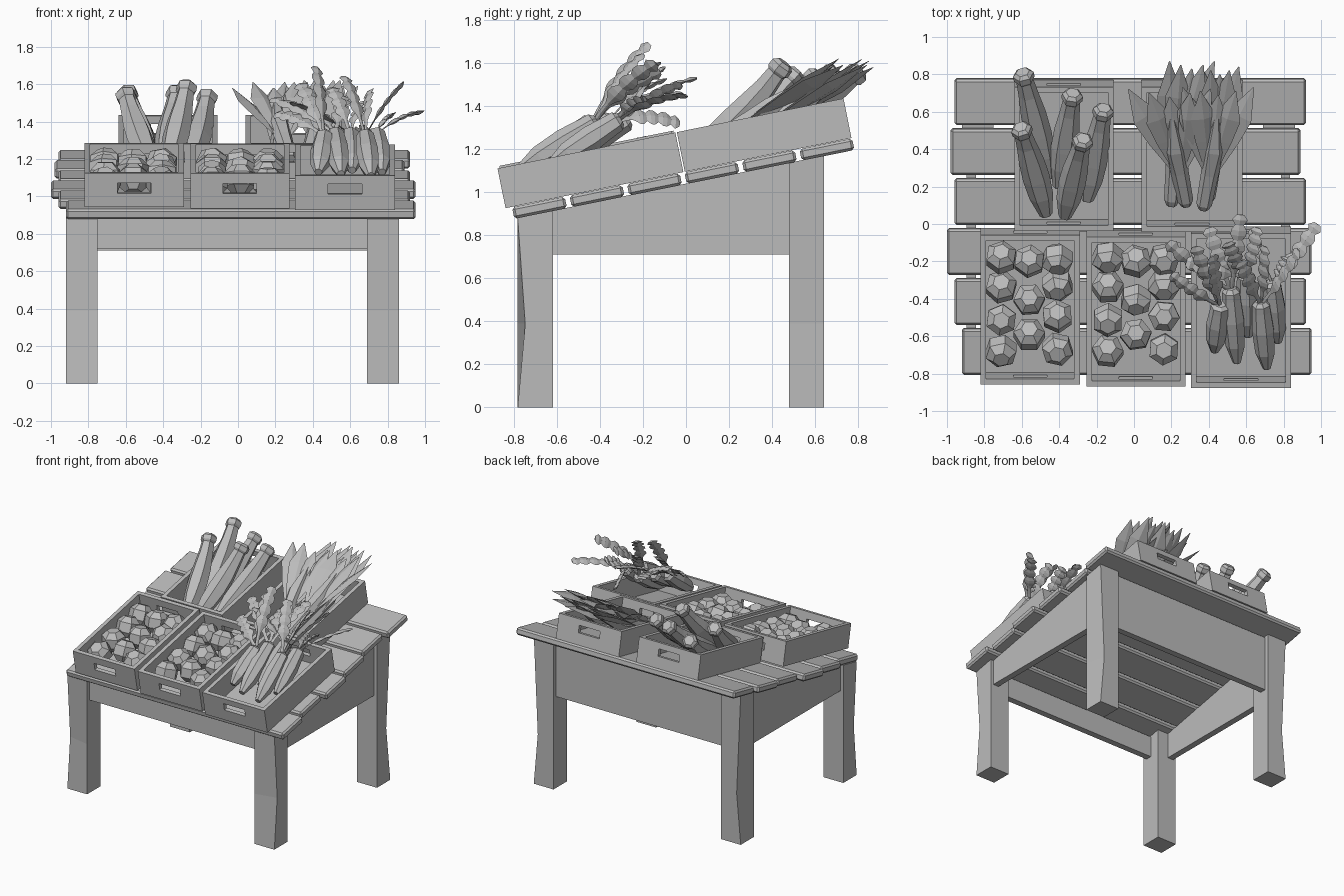
import bpy, bmesh, math, random
from mathutils import Matrix, Vector

random.seed(4)
cube = bpy.data.objects.get("Cube")
if cube:
    bpy.data.objects.remove(cube)

grey = bpy.data.materials.new("plain_grey")
grey.use_nodes = True
GREY = (0.5, 0.5, 0.5, 1)
grey.diffuse_color = GREY
grey.node_tree.nodes["Principled BSDF"].inputs["Base Color"].default_value = GREY

# Frame of the sloping table top: u = x, v runs up the slope, w is its normal
SLOPE = 0.2025
TOP = Matrix.Translation((0, 0, 1.094)) @ Matrix.Rotation(math.atan(SLOPE), 4, 'X')


def finish(name, bm):
    bmesh.ops.recalc_face_normals(bm, faces=bm.faces)
    mesh = bpy.data.meshes.new(name)
    bm.to_mesh(mesh)
    bm.free()
    mesh.materials.append(grey)
    obj = bpy.data.objects.new(name, mesh)
    bpy.context.collection.objects.link(obj)
    return obj


def box(name, lo, hi, matrix=Matrix()):
    lo, hi = Vector(lo), Vector(hi)
    bm = bmesh.new()
    bmesh.ops.create_cube(bm, size=1)
    size = Matrix.Diagonal((hi - lo).to_4d())
    bm.transform(matrix @ Matrix.Translation((lo + hi) / 2) @ size)
    return finish(name, bm)


def add_loft(bm, rings):
    """Skin a series of equal rings and cap both ends."""
    loops = [[bm.verts.new(p) for p in ring] for ring in rings]
    for a, b in zip(loops, loops[1:]):
        for i in range(len(a)):
            j = (i + 1) % len(a)
            bm.faces.new((a[i], a[j], b[j], b[i]))
    bm.faces.new(loops[0])
    bm.faces.new(loops[-1])


def add_tube(bm, path, radii, sides=6, flat=1.0, twist=0.0):
    """Tube along a path; flat squeezes it into a blade, twist rolls the blade."""
    path = [Vector(p) for p in path]
    rings = []
    for i, p in enumerate(path):
        d = (path[min(i + 1, len(path) - 1)] - path[max(i - 1, 0)]).normalized()
        ax = d.cross(Vector((0, 0, 1))).normalized()
        ax = Matrix.Rotation(twist, 3, d) @ ax
        ay = ax.cross(d)
        ring = []
        for k in range(sides):
            t = math.tau * k / sides
            ring.append(p + radii[i] * (ax * math.cos(t) + ay * flat * math.sin(t)))
        rings.append(ring)
    add_loft(bm, rings)


def bend(a, mid, b, steps):
    """Quadratic curve through a control point."""
    a, mid, b = Vector(a), Vector(mid), Vector(b)
    ts = [i / (steps - 1) for i in range(steps)]
    return [a * (1 - t) ** 2 + mid * 2 * t * (1 - t) + b * t * t for t in ts]


# Table planks
ends = [(-0.92, 0.95), (-0.96, 0.92), (-1.0, 0.95),
        (-0.96, 0.92), (-0.98, 0.89), (-0.96, 0.92)]
for i, (x0, x1) in enumerate(ends):
    v = -0.825 + i * 0.2725
    plank = box(f"plank_{i + 1}", (x0, v, -0.055), (x1, v + 0.25, 0), TOP)
    bevel = plank.modifiers.new("worn_edges", 'BEVEL')
    bevel.width = 0.012
    bevel.segments = 1


def under(y):
    return 1.04 + SLOPE * y


# Legs: the outer corner is worn on the front of front legs, the side of back legs
for side, cx in (("right", -0.835), ("left", 0.775)):
    for end, cy in (("front", -0.7), ("back", 0.56)):
        rings = []
        for level in range(3):
            ring = []
            for sx, sy in ((-1, -1), (1, -1), (1, 1), (-1, 1)):
                x, y = cx + sx * 0.085, cy + sy * 0.082
                if level == 1 and sx * cx > 0 and sy * cy > 0:
                    if end == "front":
                        y += 0.035
                    else:
                        x -= sx * 0.035
                ring.append((x, y, (0, 0.39, under(y))[level]))
            rings.append(ring)
        bm = bmesh.new()
        add_loft(bm, rings)
        finish(f"{end}_{side}_leg", bm)

# Aprons under the planks
for side, x in (("right", -0.895), ("left", 0.785)):
    bm = bmesh.new()
    outline = ((-0.66, 0.71), (0.5, 0.71), (0.5, under(0.5)), (-0.66, under(-0.66)))
    add_loft(bm, [[(px, y, z) for y, z in outline] for px in (x, x + 0.05)])
    finish(f"{side}_apron", bm)
box("back_apron", (-0.8, 0.56, 0.71), (0.74, 0.61, under(0.56)))
box("front_apron", (-0.8, -0.75, 0.72), (0.74, -0.7, under(-0.75)))


# Open crates with a hand hole through both ends
def crate(name, x0, x1, v0, v1, base=0.002, height=0.19, wall=0.03):
    body = box(name, (x0, v0, base), (x1, v1, height), TOP)
    mid = (x0 + x1) / 2
    cutters = [
        box("hollow_cutter", (x0 + wall, v0 + wall, wall), (x1 - wall, v1 - wall, 0.4), TOP),
        box("handle_cutter", (mid - 0.09, v0 - 0.1, 0.09), (mid + 0.09, v1 + 0.1, 0.145), TOP)]
    for cutter in cutters:
        cutter.hide_render = True
        cut = body.modifiers.new("cut", 'BOOLEAN')
        cut.operation = 'DIFFERENCE'
        cut.solver = 'EXACT'
        cut.object = cutter
    graph = bpy.context.evaluated_depsgraph_get()
    mesh = bpy.data.meshes.new_from_object(body.evaluated_get(graph))
    body.modifiers.clear()
    body.data = mesh
    for cutter in cutters:
        bpy.data.objects.remove(cutter)


crate("front_right_crate", -0.82, -0.29, -0.835, -0.02, 0.015, 0.2)
crate("front_middle_crate", -0.255, 0.275, -0.845, -0.03, 0.01, 0.2)
crate("front_left_crate", 0.305, 0.84, -0.855, -0.012)
crate("back_right_crate", -0.64, -0.11, 0.0, 0.785)
crate("back_left_crate", 0.04, 0.58, -0.005, 0.785)

# Round faceted vegetables in three staggered columns
columns = {-0.15: (-0.18, -0.34, -0.52, -0.69),
           0.0: (-0.2, -0.41, -0.6),
           0.15: (-0.19, -0.33, -0.5, -0.68)}
for name, cx in (("right_round_vegetables", -0.56), ("middle_round_vegetables", 0.01)):
    bm = bmesh.new()
    for dx, rows in columns.items():
        for v in rows:
            ball = bmesh.new()
            lift = (-0.075, -0.035, 0.035, 0.075)
            add_loft(ball, [[(r * math.cos(k * math.tau / 6), r * math.sin(k * math.tau / 6), h)
                             for k in range(6)]
                            for h, r in zip(lift, (0.045, 0.085, 0.085, 0.045))])
            turn = Matrix.Rotation(random.uniform(0, 6), 4, 'Z')
            lean = Matrix.Rotation(random.uniform(-0.8, 0.8), 4, 'X')
            ball.transform(TOP @ Matrix.Translation((cx + dx, v + 0.02, 0.115)) @ lean @ turn)
            part = bpy.data.meshes.new("ball")
            ball.to_mesh(part)
            ball.free()
            bm.from_mesh(part)
            bpy.data.meshes.remove(part)
    finish(name, bm)

# Long vegetables with a knobbed end: tail, head
long_ones = [((-0.46, 0.25, 1.2), (-0.59, 0.79, 1.55)),
             ((-0.47, 0.05, 1.18), (-0.6, 0.5, 1.54)),
             ((-0.4, 0.2, 1.2), (-0.33, 0.68, 1.55)),
             ((-0.25, 0.13, 1.19), (-0.165, 0.6, 1.53)),
             ((-0.37, 0.04, 1.18), (-0.275, 0.44, 1.58))]
for i, (tail, head) in enumerate(long_ones):
    bm = bmesh.new()
    tail, head = Vector(tail), Vector(head)
    mid = (tail + head) / 2 + Vector((0, 0.03, -0.04))
    path = bend(tail, mid, head, 6)
    add_tube(bm, path, (0.035, 0.065, 0.073, 0.068, 0.054, 0.044))
    neck = (path[-1] - path[-2]).normalized()
    add_tube(bm, [head - neck * 0.035, head - neck * 0.02, head + neck * 0.012, head + neck * 0.03],
             (0.046, 0.057, 0.057, 0.038))
    finish(f"long_vegetable_{i + 1}", bm)

# Leafy stalks: base, neck, middle tip, half width of the fan
stalks = [((0.28, 0.1, 1.2), (0.22, 0.4, 1.38), (0.19, 0.68, 1.58), 0.22),
          ((0.37, 0.08, 1.21), (0.43, 0.4, 1.39), (0.45, 0.69, 1.59), 0.19),
          ((0.2, 0.1, 1.18), (0.23, 0.48, 1.35), (0.31, 0.83, 1.58), 0.12),
          ((0.39, 0.12, 1.17), (0.44, 0.48, 1.36), (0.46, 0.8, 1.59), 0.1)]
for i, (base, neck, tip, spread) in enumerate(stalks):
    base, neck, tip = Vector(base), Vector(neck), Vector(tip)
    bm = bmesh.new()
    add_tube(bm, [base, base.lerp(neck, 0.08), base.lerp(neck, 0.6), neck, neck.lerp(tip, 0.6)],
             (0.028, 0.042, 0.048, 0.06, 0.02))
    # broad overlapping blades that part only near their tips
    for k in (-2, -1, 0, 1, 2):
        end = tip + Vector((k / 2 * spread, 0.02 * abs(k), 0.03 * (k % 2)))
        start = neck.lerp(base, 0.3) + Vector((k * 0.014, 0, 0.01 * (k % 2)))
        path = [start, start.lerp(end, 0.35), start.lerp(end, 0.65), end]
        add_tube(bm, path, (0.025, 0.055, 0.07, 0.003), sides=4, flat=0.25, twist=-0.15 * k)
    finish(f"leafy_stalk_{i + 1}", bm)

# Root vegetables with lobed fronds: head, tip, frond tips
roots = [((0.46, -0.44, 1.32), (0.43, -0.68, 1.13),
          ((0.2, -0.27, 1.44), (0.33, -0.12, 1.6), (0.42, -0.17, 1.69))),
         ((0.68, -0.43, 1.32), (0.71, -0.77, 1.11),
          ((0.88, -0.14, 1.6), (0.7, -0.12, 1.56), (0.57, -0.2, 1.64))),
         ((0.52, -0.36, 1.33), (0.55, -0.74, 1.12),
          ((0.18, -0.1, 1.52), (0.57, 0.05, 1.53), (0.4, -0.02, 1.46))),
         ((0.74, -0.32, 1.33), (0.77, -0.63, 1.13),
          ((0.98, 0.0, 1.45), (0.63, -0.03, 1.32), (0.82, -0.18, 1.43))),
         ((0.6, -0.28, 1.33), (0.61, -0.6, 1.14),
          ((0.5, -0.1, 1.58), (0.66, -0.02, 1.5), (0.28, -0.2, 1.5)))]
for i, (head, tip, fronds) in enumerate(roots):
    head, tip = Vector(head), Vector(tip)
    bm = bmesh.new()
    add_tube(bm, [head.lerp(tip, t) for t in (-0.05, 0, 0.1, 0.4, 0.75, 1)],
             (0.03, 0.05, 0.052, 0.062, 0.054, 0.022), sides=7)
    finish(f"root_vegetable_{i + 1}", bm)
    bm = bmesh.new()
    for end in fronds:
        end = Vector(end)
        control = head.lerp(end, 0.5) + Vector((0, -0.02, 0.05))
        path = bend(head, control, end, 17)
        radii = [0.012] * 5 + [0.024, 0.042, 0.042] * 4
        radii[-1] = 0.02
        add_tube(bm, path, radii, sides=4, flat=0.3, twist=random.uniform(-0.9, 0.9))
    finish(f"root_fronds_{i + 1}", bm)
